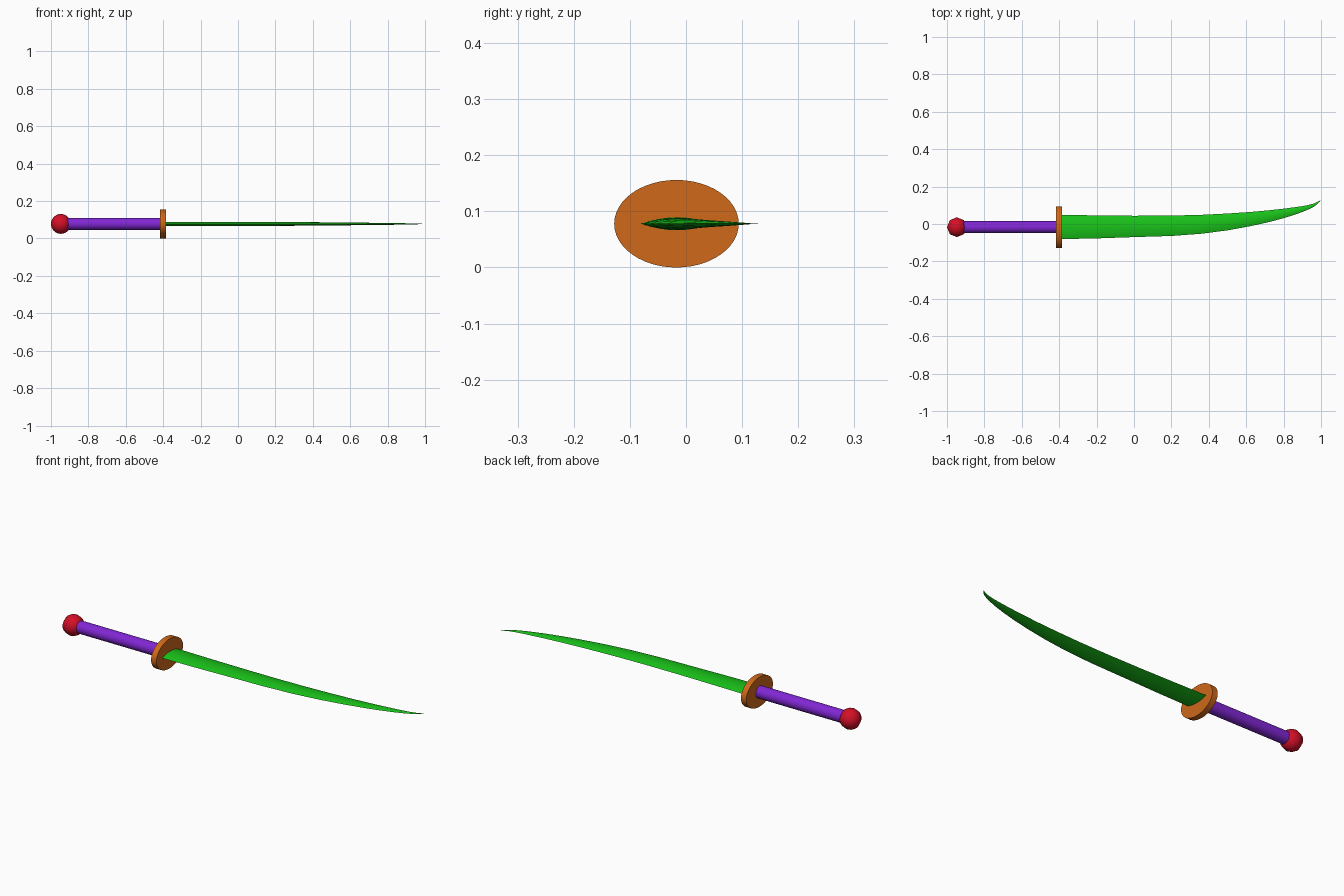
import bpy, bmesh, math

if "Cube" in bpy.data.objects:
    bpy.data.objects.remove(bpy.data.objects["Cube"])

AXIS_Y, AXIS_Z = -0.017, 0.078


def colour(obj, name, rgb, angle=40):
    mat = bpy.data.materials.new(name)
    mat.diffuse_color = (*rgb, 1)
    mat.use_nodes = True
    mat.node_tree.nodes["Principled BSDF"].inputs["Base Color"].default_value = mat.diffuse_color
    obj.data.materials.append(mat)
    bpy.ops.object.select_all(action='DESELECT')
    obj.select_set(True)
    bpy.context.view_layer.objects.active = obj
    bpy.ops.object.shade_smooth_by_angle(angle=math.radians(angle))


def rod(name, x0, x1, ry, rz, sides):
    """Elliptical cylinder along x."""
    bpy.ops.mesh.primitive_cylinder_add(vertices=sides, radius=1, depth=1)
    obj = bpy.context.object
    obj.name = name
    for v in obj.data.vertices:
        x, y, z = v.co
        v.co = ((x0 + x1) / 2 + z * (x1 - x0), AXIS_Y + x * ry, AXIS_Z + y * rz)
    obj.data.update()
    bm = bmesh.new()
    bm.from_mesh(obj.data)
    bmesh.ops.recalc_face_normals(bm, faces=bm.faces)
    bm.to_mesh(obj.data)
    bm.free()
    return obj


# Handle and oval guard
colour(rod("handle", -0.93, -0.40, 0.032, 0.032, 24), "purple", (0.22, 0.02, 0.66))
colour(rod("guard", -0.417, -0.386, 0.111, 0.078, 48), "orange", (0.62, 0.14, 0.01))

# Pommel
bpy.ops.mesh.primitive_uv_sphere_add(segments=8, ring_count=16, radius=0.053,
                                     location=(-0.947, AXIS_Y, AXIS_Z))
pommel = bpy.context.object
pommel.name = "pommel"
colour(pommel, "red", (0.65, 0.005, 0.02), 60)

# Curved blade: stations of x, cutting edge y, spine y, half thickness
stations = [
    (-0.40, -0.081, 0.049, 0.0115), (-0.20, -0.077, 0.046, 0.0113),
    (0.00, -0.070, 0.044, 0.011), (0.20, -0.064, 0.045, 0.0105),
    (0.36, -0.052, 0.049, 0.0095), (0.50, -0.034, 0.056, 0.0083),
    (0.62, -0.012, 0.064, 0.007), (0.72, 0.010, 0.073, 0.006),
    (0.80, 0.031, 0.082, 0.005), (0.87, 0.053, 0.091, 0.004),
    (0.92, 0.072, 0.099, 0.003), (0.96, 0.091, 0.109, 0.002),
    (0.98, 0.106, 0.118, 0.001),
]
N = 8
us = [-1 + 2 * i / N for i in range(N + 1)]
lens = [(u, 1 - u * u) for u in us] + [(u, u * u - 1) for u in us[-2:0:-1]]
bm = bmesh.new()
rings = []
for x, lo, hi, t in stations:
    mid, half = (lo + hi) / 2, (hi - lo) / 2
    rings.append([bm.verts.new((x, mid + u * half, AXIS_Z + h * t)) for u, h in lens])
for a, b in zip(rings, rings[1:]):
    for i in range(len(lens)):
        j = (i + 1) % len(lens)
        bm.faces.new((a[i], a[j], b[j], b[i]))
tip = bm.verts.new((1.0, 0.129, AXIS_Z))
for i in range(len(lens)):
    bm.faces.new((rings[-1][i], rings[-1][(i + 1) % len(lens)], tip))
bm.faces.new(rings[0])
bmesh.ops.recalc_face_normals(bm, faces=bm.faces)
mesh = bpy.data.meshes.new("blade")
bm.to_mesh(mesh)
bm.free()
blade = bpy.data.objects.new("blade", mesh)
bpy.context.collection.objects.link(blade)
colour(blade, "green", (0.01, 0.55, 0.01), 30)
